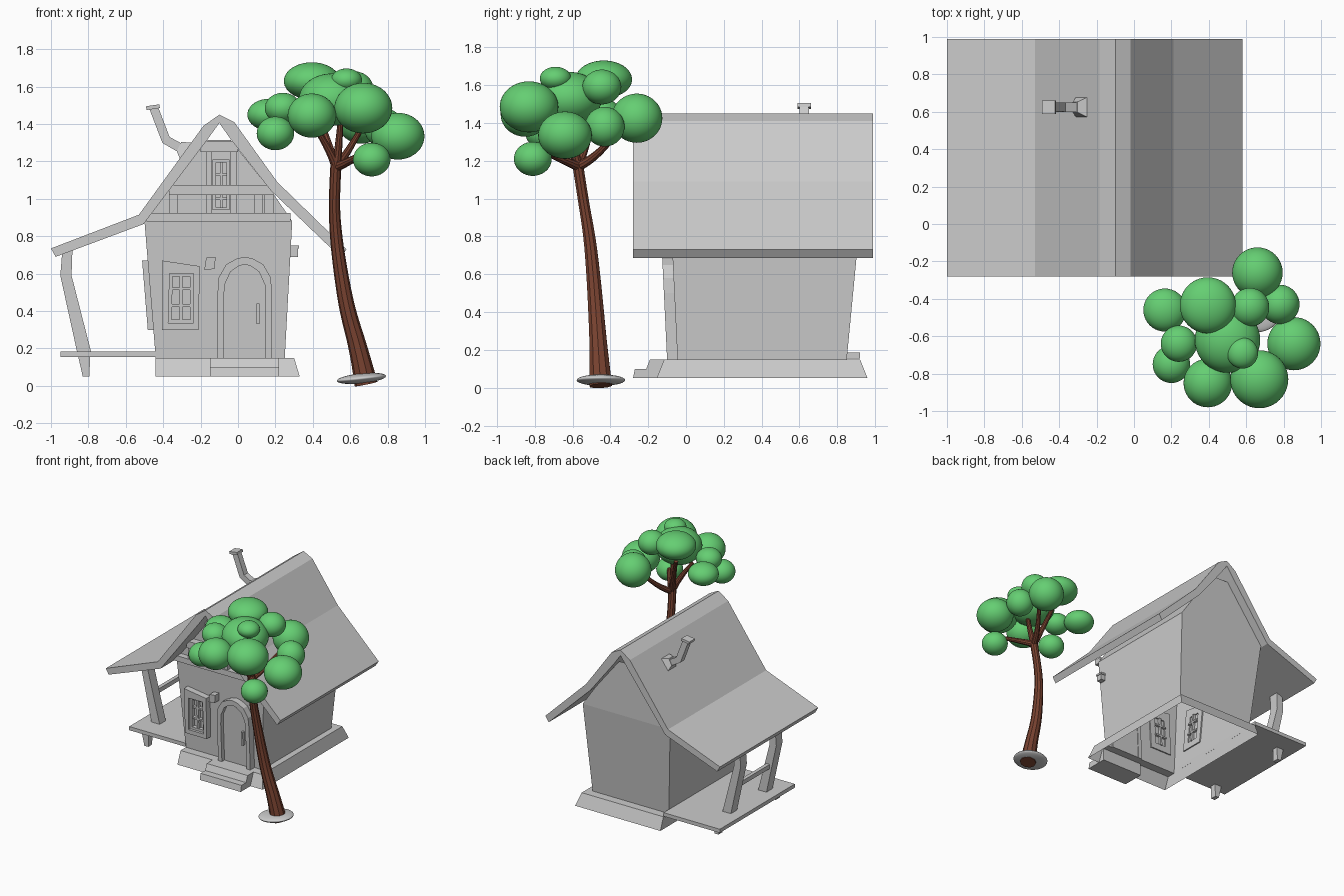
import bpy, bmesh, math
from mathutils import Vector

if "Cube" in bpy.data.objects:
    bpy.data.objects.remove(bpy.data.objects["Cube"])

def material(name, rgb):
    m = bpy.data.materials.new(name)
    m.diffuse_color = (*rgb, 1)
    m.use_nodes = True
    m.node_tree.nodes["Principled BSDF"].inputs["Base Color"].default_value = m.diffuse_color
    return m

GREEN = material("leaf_green", (0.13, 0.62, 0.17))
BROWN = material("bark_brown", (0.19, 0.055, 0.03))

def mesh_object(name, verts, faces):
    bm = bmesh.new()
    vs = [bm.verts.new(v) for v in verts]
    for f in faces:
        bm.faces.new([vs[i] for i in f])
    bmesh.ops.recalc_face_normals(bm, faces=bm.faces)
    me = bpy.data.meshes.new(name)
    bm.to_mesh(me)
    bm.free()
    ob = bpy.data.objects.new(name, me)
    bpy.context.collection.objects.link(ob)
    return ob

def loft(name, rings, cap_start=False, cap_end=False):
    n = len(rings[0])
    verts = [v for r in rings for v in r]
    faces = [(k*n+i, k*n+(i+1) % n, (k+1)*n+(i+1) % n, (k+1)*n+i)
             for k in range(len(rings)-1) for i in range(n)]
    if cap_start:
        faces.append(tuple(range(n)))
    if cap_end:
        faces.append(tuple(range(len(verts)-n, len(verts))))
    return mesh_object(name, verts, faces)

def rect(x0, x1, y0, y1, z):
    return [(x0, y0, z), (x1, y0, z), (x1, y1, z), (x0, y1, z)]

def box(name, x0, x1, y0, y1, z0, z1):
    return loft(name, [rect(x0, x1, y0, y1, z0), rect(x0, x1, y0, y1, z1)], True, True)

# Mappings from (along, height, outward depth) onto the leaning walls
def front(u, z, d):
    return (u, -0.045 - 0.048*(min(z, 0.88)-0.15) - d, z)

def left(u, z, d):
    return (-0.44 - 0.082*(z-0.15) - d, u, z)

def plate(name, pts, wall, d0, d1):
    return loft(name, [[wall(u, z, d) for u, z in pts] for d in (d0, d1)], True, True)

def bar(name, u0, u1, z0, z1, wall, d0, d1):
    return plate(name, [(u0, z0), (u1, z0), (u1, z1), (u0, z1)], wall, d0, d1)

def frame(name, outer, inner, wall, d0, d1):
    loops = [(outer, d0), (outer, d1), (inner, d1), (inner, d0), (outer, d0)]
    return loft(name, [[wall(u, z, d) for u, z in p] for p, d in loops])

def profile_y(name, pts, y0, y1):
    return loft(name, [[(x, y, z) for x, z in pts] for y in (y0, y1)], True, True)

# House shell, open underneath
loft("walls", [rect(-0.44, 0.25, -0.045, 0.85, 0.15),
               rect(-0.50, 0.29, -0.08, 0.92, 0.88),
               rect(-0.375, 0.18, -0.08, 0.92, 1.04),
               rect(-0.165, -0.04, -0.08, 0.92, 1.315)])
loft("foundation", [rect(-0.44, 0.33, -0.155, 0.96, 0.05),
                    rect(-0.44, 0.30, -0.115, 0.92, 0.15),
                    rect(-0.44, 0.25, -0.045, 0.85, 0.15)])
for name, y0, y1, z0, z1 in (("lower_step", -0.28, -0.27, 0.05, 0.10),
                             ("upper_step", -0.21, -0.19, 0.10, 0.15)):
    loft(name, [rect(-0.15, 0.22, y0, -0.10, z0), rect(-0.15, 0.22, y1, -0.10, z1)], True, True)

# Roof slab with broken slopes
profile_y("roof", [(-1.0, 0.735), (-0.53, 0.915), (-0.185, 1.39), (-0.10, 1.45), (-0.02, 1.41),
                   (0.21, 1.09), (0.58, 0.73), (0.55, 0.685), (0.175, 1.045), (-0.04, 1.32),
                   (-0.10, 1.405), (-0.165, 1.315), (-0.505, 0.865), (-0.975, 0.69)], -0.28, 0.99)

# Timbers on the front gable
bar("gable_sill_beam", -0.49, 0.28, 0.88, 0.925, front, -0.01, 0.05)
bar("gable_middle_beam", -0.37, 0.19, 1.02, 1.075, front, 0.0, 0.06)
bar("gable_top_beam", -0.20, 0.0, 1.25, 1.31, front, 0.0, 0.06)
for i, u in enumerate((-0.345, 0.11, 0.165)):
    bar(f"gable_post_{i}", u-0.024, u+0.024, 0.925, 1.02, front, 0.0, 0.04)
for u in (-0.155, -0.025):
    bar("gable_window_jamb", u-0.016, u+0.016, 0.925, 1.25, front, 0.0, 0.04)

def rect2(u0, u1, z0, z1):
    return [(u0, z0), (u1, z0), (u1, z1), (u0, z1)]

frame("gable_window_frame", rect2(-0.135, -0.045, 0.94, 1.21), rect2(-0.118, -0.062, 0.955, 1.195),
      front, 0.0, 0.03)
bar("gable_window_mullion", -0.096, -0.084, 0.95, 1.2, front, -0.01, 0.02)
for z in (1.0, 1.13):
    bar("gable_window_crossbar", -0.12, -0.06, z-0.006, z+0.006, front, -0.01, 0.02)

# Crooked windows on the front and porch side
def window(tag, c, wall, depth):
    outer = [(c-0.10, 0.30), (c+0.095, 0.30), (c+0.10, 0.64), (c-0.10, 0.67)]
    mid = [(c-0.068, 0.335), (c+0.068, 0.335), (c+0.066, 0.60), (c-0.06, 0.60)]
    inner = [(c-0.05, 0.355), (c+0.05, 0.355), (c+0.048, 0.585), (c-0.044, 0.585)]
    frame(tag+"_window_frame", outer, mid, wall, -0.01, depth)
    frame(tag+"_window_sash", mid, inner, wall, -0.01, depth*0.6)
    bar(tag+"_window_mullion", c-0.008, c+0.008, 0.35, 0.59, wall, -0.02, depth*0.5)
    for z in (0.43, 0.52):
        bar(tag+"_window_crossbar", c-0.052, c+0.052, z-0.007, z+0.007, wall, -0.02, depth*0.5)

window("front", -0.305, front, 0.052)
window("side", 0.16, left, 0.03)

# Arched door with surround
def arch(w, top):
    c = 0.036
    side = [(1.0, -0.19), (0.96, -0.11), (0.68, -0.04), (0.30, -0.01)]
    half = [(w, 0.15)] + [(w*a, top+b) for a, b in side]
    return [(c+a, b) for a, b in half] + [(c, top)] + [(c-a, b) for a, b in reversed(half)]

frame("door_surround", arch(0.145, 0.69), arch(0.112, 0.65), front, -0.01, 0.055)
plate("door", arch(0.112, 0.65), front, -0.005, 0.02)
bar("door_handle", 0.098, 0.114, 0.33, 0.44, front, 0.015, 0.045)

# Lanterns
plate("front_lantern", [(-0.18, 0.62), (-0.125, 0.625), (-0.12, 0.69), (-0.17, 0.685)], front, -0.01, 0.055)
box("side_lantern", 0.27, 0.32, -0.06, -0.01, 0.69, 0.735)
box("side_lantern_cap", 0.275, 0.325, -0.065, -0.005, 0.735, 0.75)

# Side porch
box("porch_floor", -0.95, -0.44, -0.05, 0.92, 0.155, 0.185)
for y, foot in ((0.15, 0.0), (0.61, 0.74)):
    profile_y("porch_post", [(-0.86, 0.18), (-0.785, 0.18), (-0.89, 0.59), (-0.885, 0.735),
                             (-0.94, 0.715), (-0.95, 0.59)], y-0.04, y+0.04)
    profile_y("porch_foot", [(-0.83, 0.05), (-0.795, 0.05), (-0.79, 0.16), (-0.855, 0.16)],
              foot-0.025, foot+0.025)
box("porch_rail", -0.89, -0.86, 0.15, 0.61, 0.385, 0.42)

# Bent stovepipe on the left slope
def pipe_ring(x, z, w, slope):
    dx, dz = w*math.cos(slope), w*math.sin(slope)
    return [(x-dx, 0.625-w, z-dz), (x+dx, 0.625-w, z+dz), (x+dx, 0.625+w, z+dz), (x-dx, 0.625+w, z-dz)]

loft("stovepipe", [pipe_ring(-0.27, 1.25, 0.025, 1.2), pipe_ring(-0.385, 1.315, 0.025, 0.7),
                   pipe_ring(-0.45, 1.485, 0.024, 0.2)], True, True)
loft("stovepipe_cap", [pipe_ring(-0.453, 1.48, 0.036, 0.15), pipe_ring(-0.457, 1.5, 0.036, 0.15)], True, True)
loft("stovepipe_flange", [pipe_ring(-0.27, 1.25, 0.06, 0.94), pipe_ring(-0.315, 1.28, 0.028, 1.1)], True, True)

# Tree trunk and branches as tapered curves turned into meshes
def branch(name, pts, smooth_order=3):
    cu = bpy.data.curves.new(name, 'CURVE')
    cu.dimensions = '3D'
    cu.bevel_depth = 1.0
    cu.bevel_resolution = 3
    cu.use_fill_caps = True
    sp = cu.splines.new('NURBS')
    sp.points.add(len(pts)-1)
    for p, (x, y, z, r) in zip(sp.points, pts):
        p.co = (x, y, z, 1)
        p.radius = r
    sp.order_u = smooth_order
    sp.use_endpoint_u = True
    sp.resolution_u = 5
    cu.materials.append(BROWN)
    ob = bpy.data.objects.new(name, cu)
    bpy.context.collection.objects.link(ob)
    bpy.ops.object.select_all(action='DESELECT')
    ob.select_set(True)
    bpy.context.view_layer.objects.active = ob
    bpy.ops.object.convert(target='MESH')
    bpy.ops.object.shade_smooth_by_angle()

branch("tree_trunk", [(0.685, -0.45, 0.01, 0.062), (0.65, -0.46, 0.18, 0.050), (0.585, -0.475, 0.4, 0.043),
                      (0.55, -0.49, 0.6, 0.038), (0.523, -0.51, 0.8, 0.033), (0.512, -0.545, 1.0, 0.029),
                      (0.525, -0.575, 1.2, 0.030)])
fork = (0.525, -0.57, 1.17, 0.026)
for i, (m, e) in enumerate((((0.49, -0.60, 1.27), (0.40, -0.66, 1.40)),
                            ((0.54, -0.60, 1.28), (0.55, -0.62, 1.45)),
                            ((0.60, -0.64, 1.20), (0.70, -0.78, 1.26)),
                            ((0.57, -0.46, 1.22), (0.65, -0.36, 1.36)),
                            ((0.49, -0.53, 1.27), (0.42, -0.47, 1.48)))):
    branch(f"tree_branch_{i}", [fork, (*m, 0.020), (*e, 0.014)])

# Spheres squashed into foliage clumps and the ground patch
def blob(name, centre, rx, ry, rz, mat=None):
    bpy.ops.mesh.primitive_ico_sphere_add(subdivisions=4, radius=1, location=centre)
    ob = bpy.context.object
    ob.name = name
    ob.scale = (rx, ry, rz)
    bpy.ops.object.shade_smooth()
    if mat:
        ob.data.materials.append(mat)
    return ob

clumps = [(0.66, -0.26, 1.425, 0.135, 0.13), (0.395, -0.435, 1.63, 0.15, 0.10),
          (0.165, -0.46, 1.45, 0.115, 0.085), (0.62, -0.445, 1.59, 0.103, 0.092),
          (0.78, -0.43, 1.38, 0.105, 0.105), (0.855, -0.64, 1.335, 0.142, 0.125),
          (0.50, -0.62, 1.53, 0.175, 0.14), (0.24, -0.64, 1.485, 0.097, 0.082),
          (0.20, -0.75, 1.35, 0.10, 0.09), (0.395, -0.85, 1.445, 0.13, 0.118),
          (0.67, -0.83, 1.485, 0.155, 0.135), (0.58, -0.69, 1.635, 0.083, 0.062),
          (0.715, -0.81, 1.21, 0.10, 0.09)]
for i, (x, y, z, r, rz) in enumerate(clumps):
    blob(f"foliage_{i}", (x, y, z), r, r, rz, GREEN)

patch = blob("tree_ground_patch", (0.66, -0.45, 0.04), 0.132, 0.128, 0.027)
patch.rotation_euler = (0, -0.1, 0)
